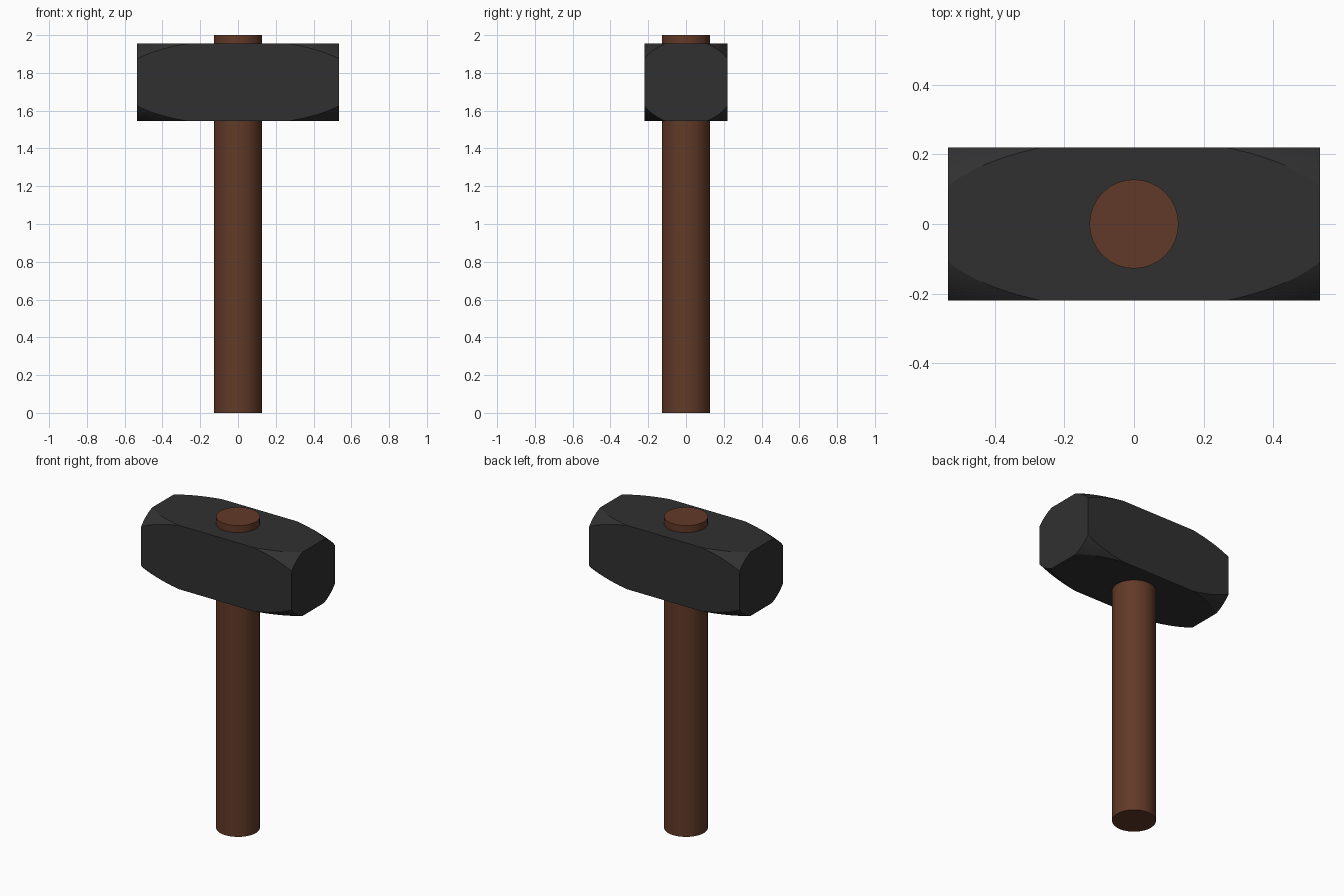
import bpy, math

if "Cube" in bpy.data.objects:
    bpy.data.objects.remove(bpy.data.objects["Cube"])


def material(name, rgb):
    m = bpy.data.materials.new(name)
    m.diffuse_color = (*rgb, 1)
    m.use_nodes = True
    m.node_tree.nodes["Principled BSDF"].inputs["Base Color"].default_value = m.diffuse_color
    return m


def finish(ob, name, mat, angle):
    ob.name = name
    ob.data.materials.clear()
    ob.data.materials.append(mat)
    bpy.ops.object.select_all(action='DESELECT')
    bpy.context.view_layer.objects.active = ob
    ob.select_set(True)
    bpy.ops.object.shade_smooth_by_angle(angle=math.radians(angle))


wood = material("brown_wood", (0.12, 0.042, 0.021))
iron = material("dark_iron", (0.03, 0.03, 0.03))

# Handle: round shaft passing right through the head
bpy.ops.mesh.primitive_cylinder_add(vertices=32, radius=0.128, depth=2, location=(0, 0, 1))
finish(bpy.context.object, "handle", wood, 30)

# Ellipsoid that rounds off only the eight corners of the head
CENTRE = (0, 0, 1.75)
bpy.ops.mesh.primitive_uv_sphere_add(segments=64, ring_count=40, radius=1, location=CENTRE)
cutter = bpy.context.object
cutter.name = "corner_cutter"
cutter.scale = (0.835, 0.344, 0.293)
bpy.ops.object.transform_apply(location=False, rotation=False, scale=True)
cutter.hide_render = True

# Head: block intersected with the ellipsoid
bpy.ops.mesh.primitive_cube_add(size=1, location=CENTRE)
head = bpy.context.object
head.scale = (1.07, 0.44, 0.41)
bpy.ops.object.transform_apply(location=False, rotation=False, scale=True)
cut = head.modifiers.new("round_corners", 'BOOLEAN')
cut.operation = 'INTERSECT'
cut.solver = 'EXACT'
cut.object = cutter
bpy.ops.object.modifier_apply(modifier=cut.name)
bpy.data.objects.remove(cutter)
finish(head, "hammer_head", iron, 18)
